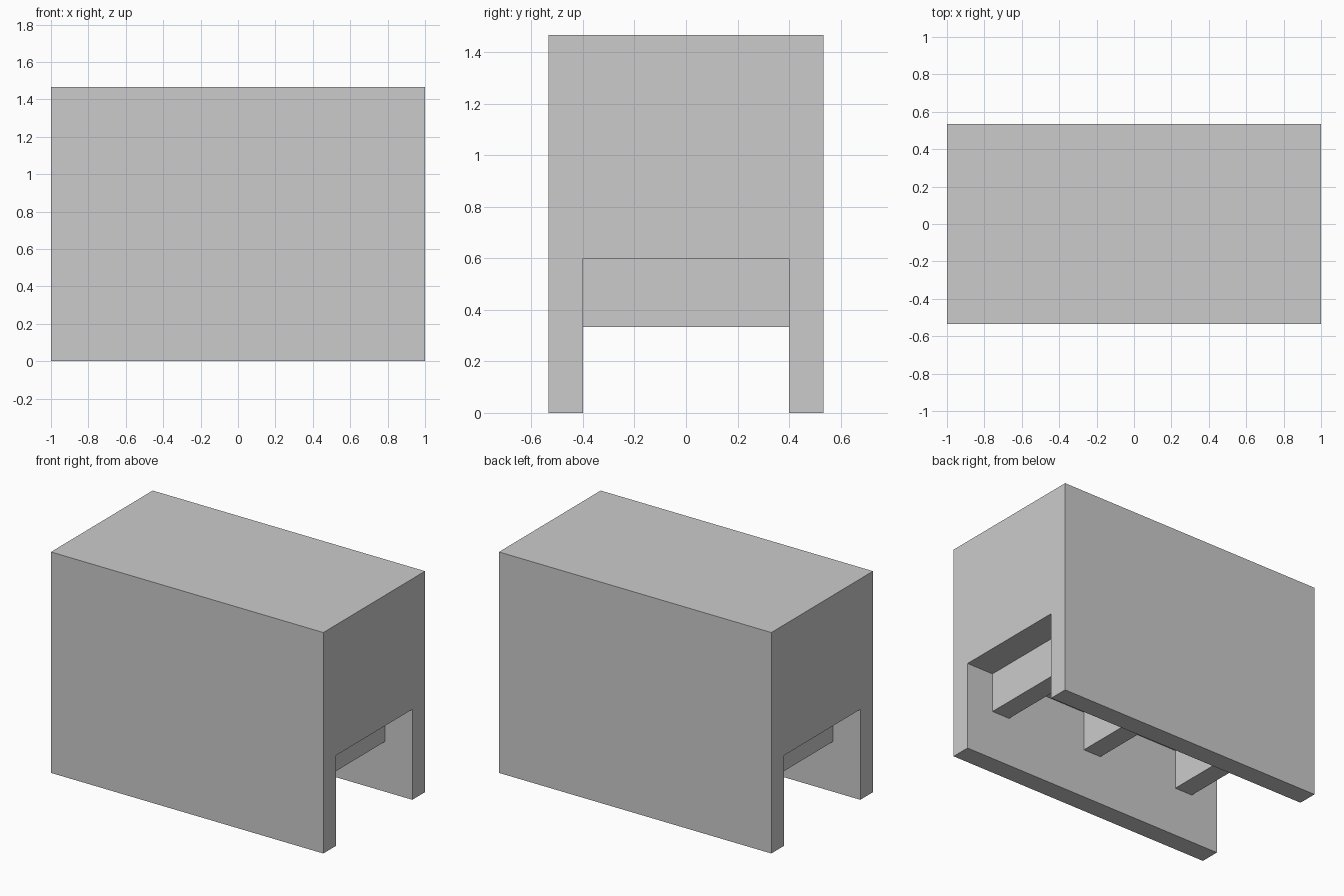
import bpy
import bmesh
from mathutils import Matrix, Vector

if "Cube" in bpy.data.objects:
    bpy.data.objects.remove(bpy.data.objects["Cube"], do_unlink=True)

U = 2 / 15  # module: wall thickness and beam width

grey = bpy.data.materials.new("plain grey")
grey.use_nodes = True
grey.diffuse_color = (0.6, 0.6, 0.6, 1)
grey.node_tree.nodes["Principled BSDF"].inputs["Base Color"].default_value = (0.6, 0.6, 0.6, 1)


def finish(name, bm):
    bmesh.ops.recalc_face_normals(bm, faces=bm.faces)
    mesh = bpy.data.meshes.new(name)
    bm.to_mesh(mesh)
    bm.free()
    mesh.materials.append(grey)
    obj = bpy.data.objects.new(name, mesh)
    bpy.context.collection.objects.link(obj)
    return obj


# Body: solid block with a tunnel along its length, extruded from its end profile
half = [(4 * U, 11 * U), (4 * U, 0), (3 * U, 0), (3 * U, 4.5 * U)]
profile = half + [(-y, z) for y, z in reversed(half)]
bm = bmesh.new()
end = bm.faces.new([bm.verts.new((-1, y, z)) for y, z in profile])
side = bmesh.ops.extrude_face_region(bm, geom=[end], use_keep_orig=True)
moved = [g for g in side["geom"] if isinstance(g, bmesh.types.BMVert)]
bmesh.ops.translate(bm, verts=moved, vec=(2, 0, 0))
finish("body", bm)

# Cross beams hanging from the tunnel ceiling
for name, x in (("right_beam", -5.5 * U), ("middle_beam", 0), ("left_beam", 5.5 * U)):
    bm = bmesh.new()
    place = Matrix.Translation(Vector((x, 0, 3.5 * U)))
    bmesh.ops.create_cube(bm, size=1, matrix=place @ Matrix.Diagonal((U, 6 * U, 2 * U, 1)))
    finish(name, bm)
